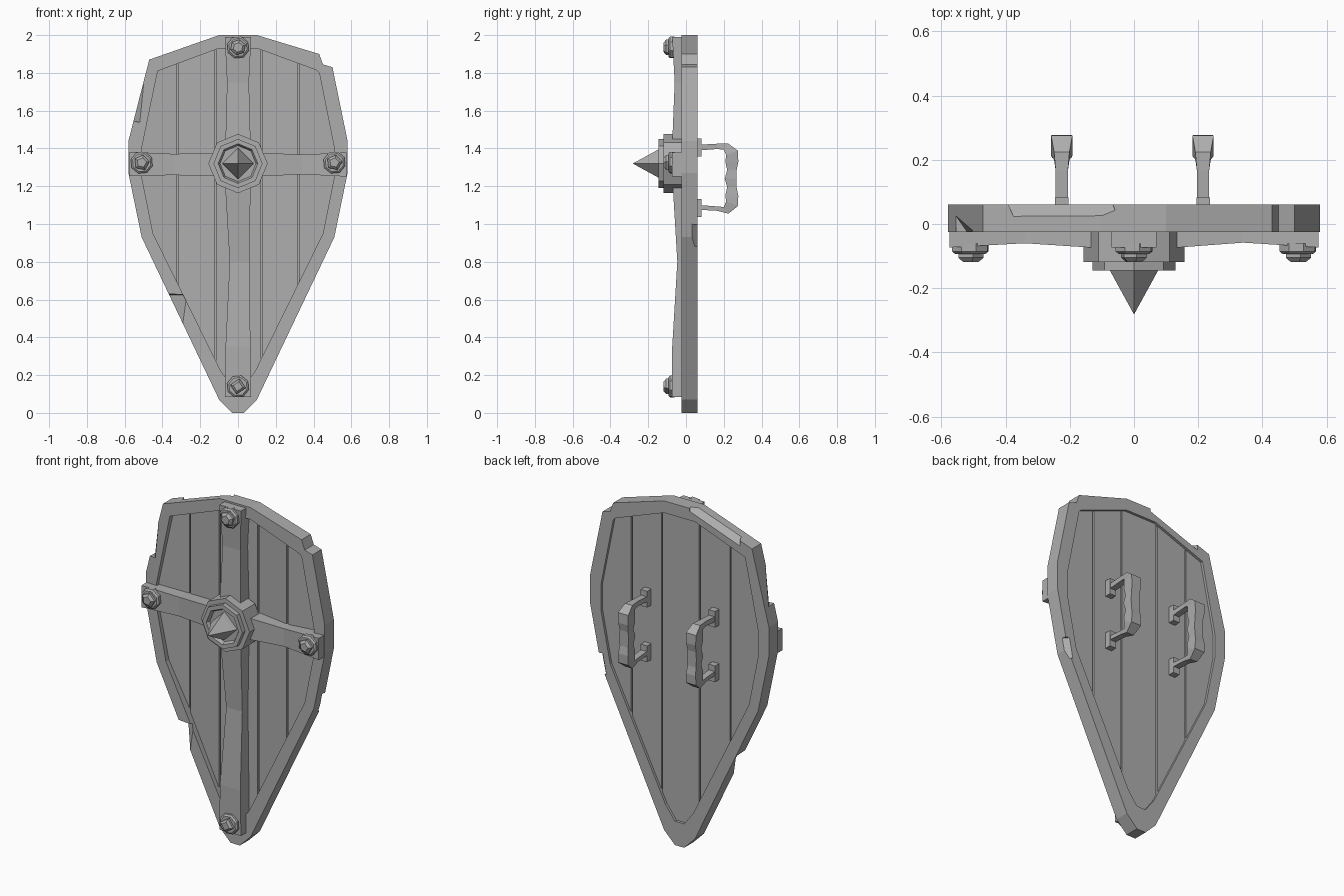
import bpy, bmesh, math
from mathutils import Vector, Matrix

cube = bpy.data.objects.get("Cube")
if cube:
    bpy.data.objects.remove(cube)

grey = bpy.data.materials.new("plain grey")
grey.use_nodes = True
grey.diffuse_color = (0.42, 0.42, 0.42, 1)
grey.node_tree.nodes["Principled BSDF"].inputs["Base Color"].default_value = (0.42, 0.42, 0.42, 1)


def finish(name, bm):
    bmesh.ops.recalc_face_normals(bm, faces=bm.faces)
    mesh = bpy.data.meshes.new(name)
    bm.to_mesh(mesh)
    bm.free()
    mesh.materials.append(grey)
    obj = bpy.data.objects.new(name, mesh)
    bpy.context.collection.objects.link(obj)
    return obj


def loft(name, rings, closed=False, caps=True):
    """Skin a row of equal-length point rings."""
    bm = bmesh.new()
    rows = [[bm.verts.new(p) for p in ring] for ring in rings]
    n = len(rows[0])
    pairs = list(zip(rows, rows[1:])) + ([(rows[-1], rows[0])] if closed else [])
    for a, b in pairs:
        for i in range(n):
            j = (i + 1) % n
            bm.faces.new((a[i], a[j], b[j], b[i]))
    if caps and not closed:
        bm.faces.new(rows[0])
        bm.faces.new(rows[-1])
    return finish(name, bm)


def turned(name, x, z, profile, sides, turn=0.0):
    """Stack of polygon rings along y; profile holds (radius, y)."""
    angles = [turn + 2 * math.pi * i / sides for i in range(sides)]
    return loft(name, [[(x + r * math.sin(a), y, z + r * math.cos(a)) for a in angles]
                       for r, y in profile])


def box(name, centre, size):
    bm = bmesh.new()
    bmesh.ops.create_cube(bm, size=1, matrix=Matrix.Translation(centre) @ Matrix.Diagonal((*size, 1)))
    return finish(name, bm)


# Rim: outer and inner half outlines, top to bottom, mirrored
half_out = [(0.10, 2.0), (0.47, 1.87), (0.58, 1.44), (0.58, 1.27), (0.51, 0.93), (0.10, 0.07), (0.03, 0)]
half_in = [(0.10, 1.93), (0.425, 1.81), (0.51, 1.40), (0.51, 1.25), (0.45, 0.95), (0.09, 0.22), (0.03, 0.14)]


def outline(half):
    return half + [(-x, z) for x, z in reversed(half)]


outer, inner = outline(half_out), outline(half_in)
# The right upper corner is broken off in a step
step = [(0.43, 1.90), (0.45, 1.845), (0.50, 1.83)]
outer[1:2] = step
inner[1:2] = [(0.40, 1.82), (0.415, 1.815), (0.43, 1.80)]
FRONT, BACK = -0.025, 0.06


def ring(points, y):
    return [(x, y, z) for x, z in points]


rim = loft("rim", [ring(outer, FRONT), ring(outer, BACK), ring(inner, BACK), ring(inner, FRONT)], closed=True)


def chip(target, point, normal, size):
    """Slice a corner off with one face of a box."""
    n = Vector(normal).normalized()
    cutter = box("chip_cutter", (0, 0, 0), (size, size, size))
    cutter.matrix_world = (Matrix.Translation(Vector(point) + n * size / 2)
                           @ n.to_track_quat('Z', 'Y').to_matrix().to_4x4())
    cutter.hide_render = True
    mod = target.modifiers.new("chip", 'BOOLEAN')
    mod.operation, mod.object, mod.solver = 'DIFFERENCE', cutter, 'EXACT'
    bpy.context.view_layer.objects.active = target
    bpy.ops.object.modifier_apply(modifier=mod.name)
    bpy.data.objects.remove(cutter)


chip(rim, (-0.52, -0.01, 1.64), (-1, -0.7, 0.1), 0.2)
chip(rim, (-0.30, -0.01, 0.54), (-0.7, -0.8, 0.1), 0.17)
chip(rim, (0.50, 0.045, 0.94), (1, 0.9, -0.2), 0.12)
chip(rim, (-0.22, 0.04, 1.945), (-0.25, 0.6, 0.7), 0.3)

# Planks: slices of the inner outline with narrow gaps and slight tilts
edges = [-0.53, -0.32, -0.12, 0.125, 0.32, 0.53]
tilts = [0.09, -0.05, 0.03, -0.08, 0.05]
for k, (left, right) in enumerate(zip(edges, edges[1:])):
    bm = bmesh.new()
    bm.faces.new([bm.verts.new((x * 1.02, 0.045, 1 + (z - 1) * 1.015)) for x, z in outline(half_in)])
    for x, sign in ((left + 0.004, -1), (right - 0.004, 1)):
        bmesh.ops.bisect_plane(bm, geom=bm.verts[:] + bm.edges[:] + bm.faces[:], plane_co=(x, 0, 0),
                               plane_no=(sign, 0, 0), clear_outer=True)
    grown = bmesh.ops.extrude_face_region(bm, geom=bm.faces[:])
    for v in grown["geom"]:
        if isinstance(v, bmesh.types.BMVert):
            v.co.y = 0.005 + tilts[k] * (v.co.x - (left + right) / 2)
    finish(f"plank_{k + 1}", bm)
# Thin backing closes the gaps between the planks
bm = bmesh.new()
bm.faces.new([bm.verts.new((x, 0.03, z)) for x, z in inner])
finish("plank_backing", bm)


# Cross bands: stations of (distance, front depth, sideways shift, half width)
def band(name, stations, upright):
    rings = []
    for t, y, shift, w in stations:
        corners = [(shift - w, 0.02), (shift + w, 0.02), (shift + w, y), (shift - w, y)]
        rings.append([(s, d, t) if upright else (t, d, s) for s, d in corners])
    loft(name, rings, caps=True)


band("upright_band", [(0.085, -0.073, 0, 0.07), (0.35, -0.073, 0, 0.066), (0.8, -0.046, 0.008, 0.052),
                      (1.17, -0.068, 0, 0.066), (1.45, -0.072, 0, 0.066), (1.75, -0.06, 0, 0.058),
                      (1.99, -0.073, 0, 0.07)], True)
band("cross_band", [(-0.575, -0.073, 1.318, 0.064), (-0.34, -0.06, 1.315, 0.056), (-0.14, -0.073, 1.315, 0.062),
                    (0.14, -0.073, 1.315, 0.062), (0.34, -0.058, 1.315, 0.052), (0.575, -0.073, 1.315, 0.064)], False)

# Central boss and spike
turned("boss", 0, 1.32, [(0.157, 0.0), (0.157, -0.118), (0.13, -0.118), (0.13, -0.145),
                         (0.105, -0.145), (0.095, -0.125)], 8)
turned("spike", 0, 1.32, [(0.085, -0.12), (0.075, -0.145), (0.001, -0.28)], 4)

# Bolts at the band ends
for name, x, z, sides in (("top", 0, 1.935, 6), ("bottom", 0, 0.14, 4), ("left", 0.51, 1.325, 5), ("right", -0.51, 1.325, 5)):
    turned(name + "_washer", x, z, [(0.06, -0.06), (0.06, -0.085), (0.05, -0.093)], 8, 0.3)
    turned(name + "_bolt", x, z, [(0.042, -0.088), (0.042, -0.105), (0.026, -0.118)], sides, 0.2)

# Grips on the back: side profile of (outer y, outer z, inner y, inner z, half width)
grip_path = [(0.075, 1.42, 0.075, 1.39, 0.019), (0.165, 1.425, 0.165, 1.397, 0.019),
             (0.225, 1.425, 0.20, 1.393, 0.024), (0.275, 1.388, 0.213, 1.365, 0.033),
             (0.277, 1.33, 0.208, 1.33, 0.031), (0.268, 1.285, 0.218, 1.285, 0.027),
             (0.268, 1.24, 0.205, 1.24, 0.03), (0.268, 1.195, 0.218, 1.195, 0.027),
             (0.277, 1.15, 0.208, 1.15, 0.031), (0.275, 1.095, 0.213, 1.12, 0.033),
             (0.225, 1.055, 0.20, 1.09, 0.024), (0.165, 1.07, 0.165, 1.093, 0.019),
             (0.075, 1.075, 0.075, 1.1, 0.019)]
for side, x in (("left", 0.215), ("right", -0.225)):
    loft(side + "_grip", [[(x - w, yo, zo), (x + w, yo, zo), (x + w, yi, zi), (x - w, yi, zi)]
                          for yo, zo, yi, zi, w in grip_path])
    for end, z in (("upper", 1.405), ("lower", 1.085)):
        box(f"{side}_{end}_grip_foot", (x, 0.06, z), (0.042, 0.045, 0.095))
